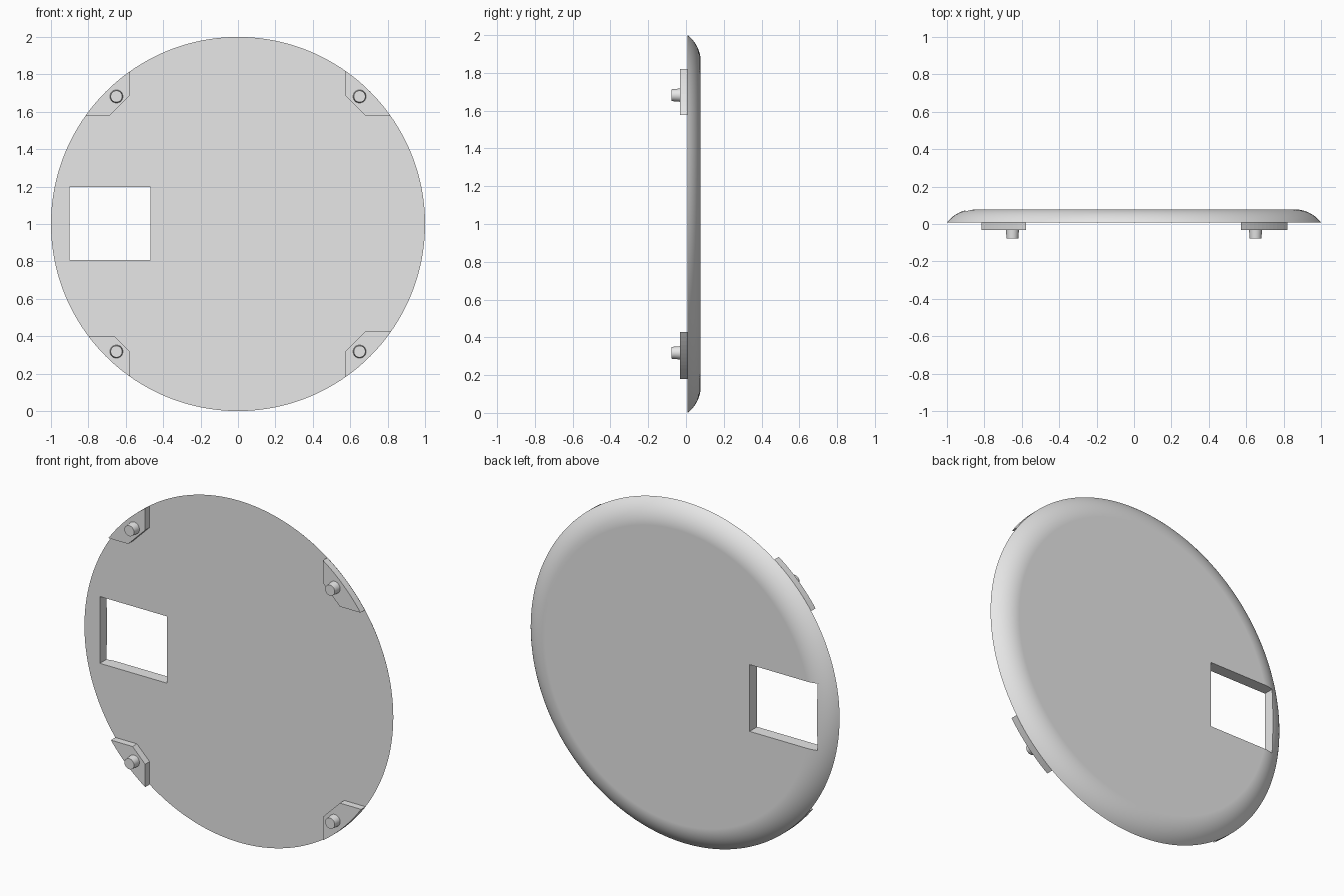
import bpy
import bmesh
from math import sin, cos, asin, sqrt, atan2, pi, radians
from mathutils import Matrix, Vector

cube = bpy.data.objects.get("Cube")
if cube:
    bpy.data.objects.remove(cube, do_unlink=True)

FRONT, BACK = 0.008, 0.078      # plate faces
TAB_FRONT, PIN_TIP = -0.033, -0.078
CENTRE_Z = 1.0

grey = bpy.data.materials.new("plain_grey")
grey.use_nodes = True
grey.diffuse_color = (0.8, 0.8, 0.8, 1)
grey.node_tree.nodes["Principled BSDF"].inputs["Base Color"].default_value = (0.8, 0.8, 0.8, 1)


def finish(bm, name):
    bmesh.ops.recalc_face_normals(bm, faces=bm.faces)
    mesh = bpy.data.meshes.new(name)
    bm.to_mesh(mesh)
    bm.free()
    mesh.materials.append(grey)
    obj = bpy.data.objects.new(name, mesh)
    bpy.context.collection.objects.link(obj)
    return obj


def activate(obj):
    bpy.ops.object.select_all(action="DESELECT")
    obj.select_set(True)
    bpy.context.view_layer.objects.active = obj


def smooth(obj):
    activate(obj)
    bpy.ops.object.shade_smooth_by_angle(angle=radians(30))


def prism(name, points, y0, y1):
    """Extrude an outline of (x, z) points from y0 to y1."""
    bm = bmesh.new()
    face = bm.faces.new([bm.verts.new((x, y0, z)) for x, z in points])
    grown = bmesh.ops.extrude_face_region(bm, geom=[face])
    verts = [v for v in grown["geom"] if isinstance(v, bmesh.types.BMVert)]
    bmesh.ops.translate(bm, verts=verts, vec=(0, y1 - y0, 0))
    return finish(bm, name)


# Round plate: flat front, back edge rounded by an arc
depth, width = BACK - FRONT, 0.14
radius = (depth ** 2 + width ** 2) / (2 * depth)
sweep = asin(width / radius)
SEGMENTS, STEPS = 192, 12
bm = bmesh.new()
rings = []
for i in range(STEPS + 1):
    a = sweep * (1 - i / STEPS)
    r, y = 1 - width + radius * sin(a), BACK - radius * (1 - cos(a))
    rings.append([bm.verts.new((r * cos(2 * pi * k / SEGMENTS), y,
                                CENTRE_Z + r * sin(2 * pi * k / SEGMENTS)))
                  for k in range(SEGMENTS)])
for low, high in zip(rings, rings[1:]):
    for k in range(SEGMENTS):
        n = (k + 1) % SEGMENTS
        bm.faces.new((low[k], low[n], high[n], high[k]))
bm.faces.new(rings[0])
bm.faces.new(rings[-1])
plate = finish(bm, "round_plate")

# Rectangular window cut through the plate
cutter = prism("window_cutter", [(-0.9, 0.807), (-0.467, 0.807), (-0.467, 1.198), (-0.9, 1.198)], -0.2, 0.2)
cutter.hide_render = True
cut = plate.modifiers.new("window", "BOOLEAN")
cut.operation = "DIFFERENCE"
cut.solver = "EXACT"
cut.object = cutter
activate(plate)
bpy.ops.object.modifier_apply(modifier=cut.name)
bpy.data.objects.remove(cutter, do_unlink=True)
smooth(plate)
weighted = plate.modifiers.new("flat_faces", "WEIGHTED_NORMAL")
weighted.keep_sharp = True

# Corner tabs with a rim-following outer edge and a chamfered inner corner, plus pins
CORNERS = [
    ("upper_left", 1, 1, 0.573, 0.578, 0.11),
    ("upper_right", -1, 1, 0.578, 0.578, 0.11),
    ("lower_left", 1, -1, 0.573, 0.572, 0.11),
    ("lower_right", -1, -1, 0.578, 0.6, 0.082),
]
for name, sx, sz, x0, z0, chamfer in CORNERS:
    start, end = atan2(z0, sqrt(1 - z0 * z0)), atan2(sqrt(1 - x0 * x0), x0)
    angles = [start + (end - start) * i / 12 for i in range(13)]
    outline = [(cos(a), sin(a)) for a in angles]
    outline += [(x0, z0 + chamfer), (x0 + chamfer, z0)]
    prism(name + "_tab", [(sx * x, CENTRE_Z + sz * z) for x, z in outline], FRONT, TAB_FRONT)

    bm = bmesh.new()
    place = Matrix.Translation(Vector((sx * 0.65, (TAB_FRONT + PIN_TIP) / 2, CENTRE_Z + sz * 0.682)))
    bmesh.ops.create_cone(bm, cap_ends=True, segments=40, radius1=0.035, radius2=0.031,
                          depth=TAB_FRONT - PIN_TIP,
                          matrix=place @ Matrix.Rotation(pi / 2, 4, "X"))
    smooth(finish(bm, name + "_pin"))
